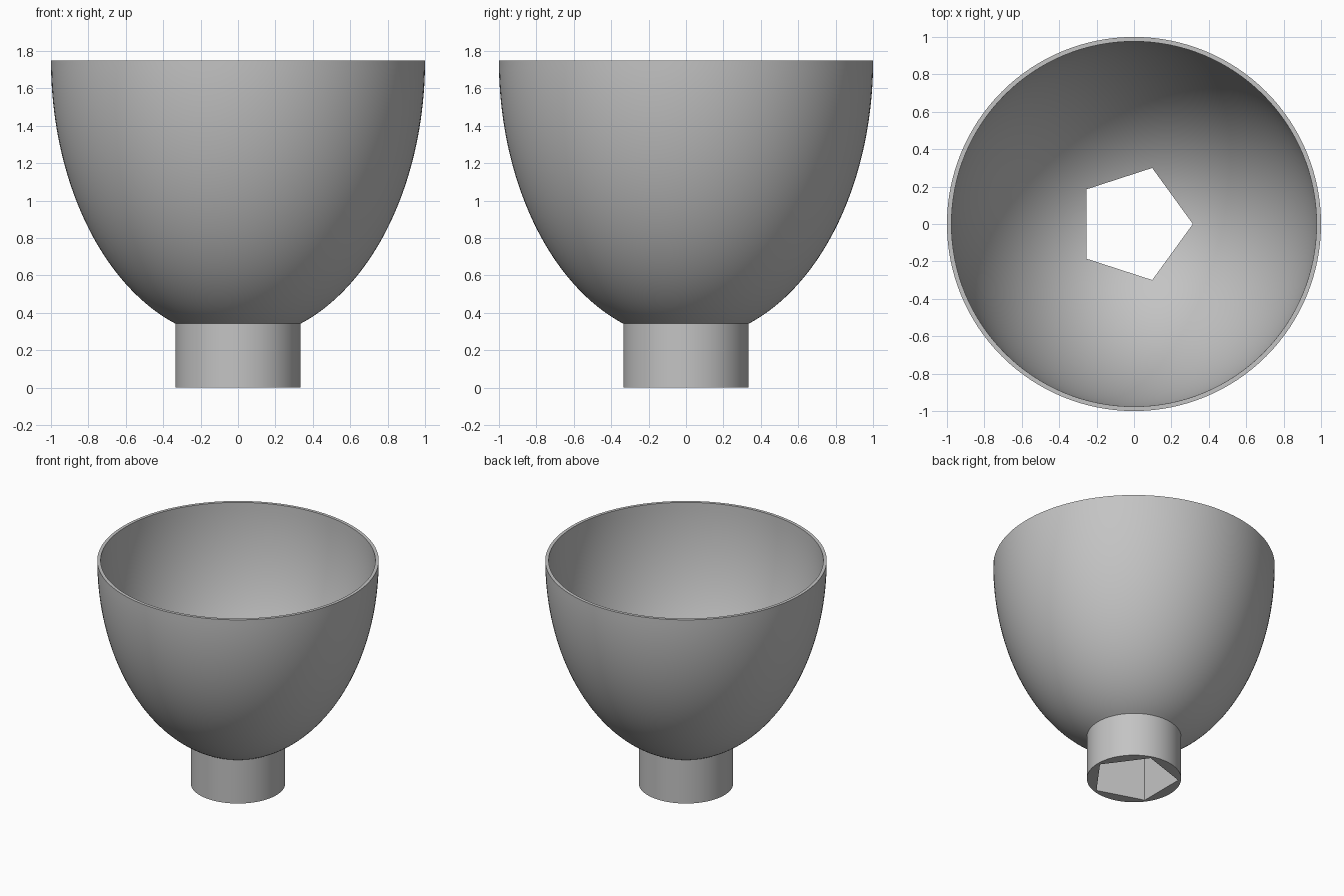
import bpy, bmesh, math

if "Cube" in bpy.data.objects:
    bpy.data.objects.remove(bpy.data.objects["Cube"])

RIM_Z, STEM_R = 1.75, 0.335
OUT_R, OUT_H = 1.0, 1.494      # outer half-ellipsoid
IN_R, IN_H = 0.976, 1.466      # inner half-ellipsoid
STEPS, SEGMENTS = 40, 128

grey = bpy.data.materials.new("grey")
grey.diffuse_color = (0.55, 0.55, 0.55, 1)
grey.use_nodes = True
grey.node_tree.nodes["Principled BSDF"].inputs["Base Color"].default_value = grey.diffuse_color


def arc(radius, height, start, end):
    """Points on an ellipse hanging below the rim; angles run from rim (0) to pole."""
    angles = [start + (end - start) * i / STEPS for i in range(STEPS + 1)]
    return [(radius * math.cos(a), RIM_Z - height * math.sin(a)) for a in angles]


# Closed profile: stem base, stem side, outer wall, rim, inner wall
profile = [(0, 0), (STEM_R, 0)]
profile += arc(OUT_R, OUT_H, math.acos(STEM_R / OUT_R), 0)
profile += arc(IN_R, IN_H, 0, math.pi / 2)

bm = bmesh.new()
verts = [bm.verts.new((r, 0, z)) for r, z in profile]
edges = [bm.edges.new(pair) for pair in zip(verts, verts[1:])]
bmesh.ops.spin(bm, geom=verts + edges, cent=(0, 0, 0), axis=(0, 0, 1),
               angle=math.tau, steps=SEGMENTS, use_duplicate=False)
bmesh.ops.remove_doubles(bm, verts=bm.verts, dist=1e-5)
bmesh.ops.recalc_face_normals(bm, faces=bm.faces)
mesh = bpy.data.meshes.new("bowl_with_stem")
bm.to_mesh(mesh)
bm.free()
mesh.materials.append(grey)
bowl = bpy.data.objects.new("bowl_with_stem", mesh)
bpy.context.collection.objects.link(bowl)

# Five-sided socket through the stem, one corner towards +x
bpy.ops.mesh.primitive_cylinder_add(vertices=5, radius=0.315, depth=1.2,
                                    location=(0, 0, 0.2), rotation=(0, 0, -math.pi / 2))
cutter = bpy.context.object
cutter.name = "socket_cutter"
cutter.hide_render = True
cutter.data.materials.append(grey)

cut = bowl.modifiers.new("socket", 'BOOLEAN')
cut.operation, cut.solver, cut.object = 'DIFFERENCE', 'EXACT', cutter
bpy.ops.object.select_all(action='DESELECT')
bowl.select_set(True)
bpy.context.view_layer.objects.active = bowl
bpy.ops.object.modifier_apply(modifier=cut.name)
bpy.data.objects.remove(cutter, do_unlink=True)
bpy.ops.object.shade_smooth_by_angle(angle=math.radians(25))
